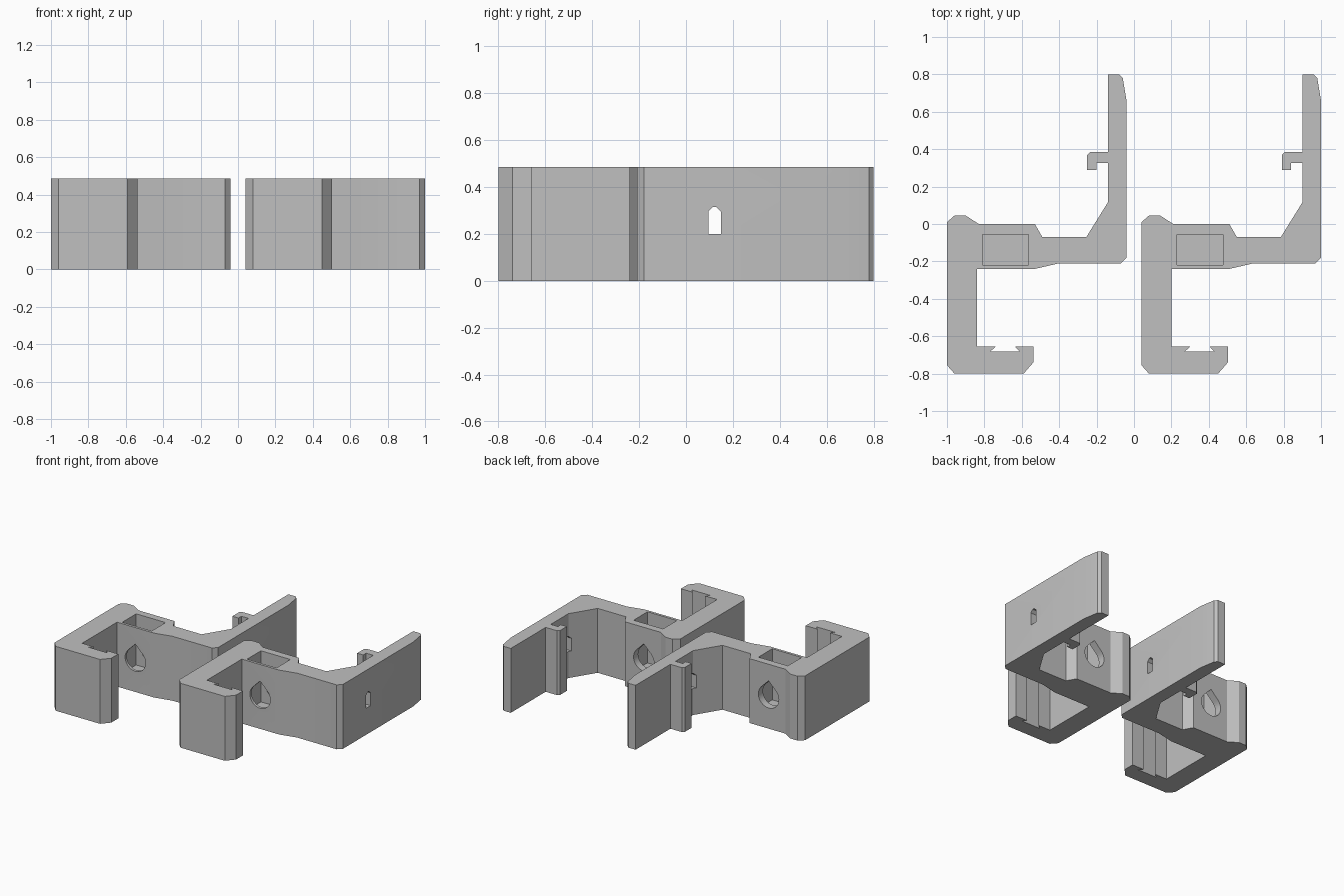
import bpy
import bmesh
import math
from mathutils import Vector

HEIGHT = 0.485
SPACING = 1.04

cube = bpy.data.objects.get("Cube")
if cube:
    bpy.data.objects.remove(cube, do_unlink=True)

grey = bpy.data.materials.new("light grey plastic")
grey.use_nodes = True
colour = (0.53, 0.53, 0.53, 1)
grey.diffuse_color = colour
grey.node_tree.nodes["Principled BSDF"].inputs["Base Color"].default_value = colour


def prism(name, points, sweep):
    """Extrude a closed outline of 3D points along a vector."""
    bm = bmesh.new()
    face = bm.faces.new([bm.verts.new(p) for p in points])
    side = bmesh.ops.extrude_face_region(bm, geom=[face])["geom"]
    moved = [v for v in side if isinstance(v, bmesh.types.BMVert)]
    bmesh.ops.translate(bm, verts=moved, vec=Vector(sweep))
    bmesh.ops.recalc_face_normals(bm, faces=bm.faces)
    mesh = bpy.data.meshes.new(name)
    bm.to_mesh(mesh)
    bm.free()
    mesh.materials.append(grey)
    obj = bpy.data.objects.new(name, mesh)
    bpy.context.collection.objects.link(obj)
    return obj


def cut(target, cutter):
    """Subtract the cutter and discard it."""
    cutter.hide_render = True
    mod = target.modifiers.new("cut", "BOOLEAN")
    mod.operation = "DIFFERENCE"
    mod.solver = "EXACT"
    mod.object = cutter
    bpy.context.view_layer.objects.active = target
    bpy.ops.object.modifier_apply(modifier=mod.name)
    bpy.data.objects.remove(cutter, do_unlink=True)


# Plan outline: back edge, clip, arm, web, hooked lip with dovetail slot
back_edge = [(-1, .01), (-.96, .045), (-.9, .045), (-.83, 0), (-.53, 0),
             (-.49, -.07), (-.255, -.07), (-.14, .115)]
clip = [(-.14, .325), (-.2, .325), (-.2, .29), (-.25, .29), (-.25, .37),
        (-.235, .385), (-.14, .385)]
arm = [(-.14, .8), (-.08, .8), (-.06, .78), (-.04, .66), (-.04, -.18), (-.07, -.21)]
web = [(-.4, -.21), (-.53, -.24), (-.84, -.24)]
lip = [(-.84, -.656), (-.74, -.656), (-.77, -.683), (-.61, -.683), (-.635, -.656),
       (-.538, -.656), (-.538, -.74), (-.59, -.8), (-.96, -.8), (-1, -.755)]
outline = [(x, y, 0) for x, y in back_edge + clip + arm + web + lip]
bracket = prism("left_bracket", outline, (0, 0, HEIGHT))

# Nut pocket, open at the top
pocket = [(-.81, -.22, .1), (-.565, -.22, .1), (-.565, -.055, .1), (-.81, -.055, .1)]
cut(bracket, prism("pocket_cutter", pocket, (0, 0, HEIGHT)))

# Teardrop bolt hole through the web
cx, cz, r = -.688, .24, .085
drop = [(cx, -.3, cz + r * math.sqrt(2))]
for i in range(25):
    a = math.radians(135 + 270 * i / 24)
    drop.append((cx + r * math.cos(a), -.3, cz + r * math.sin(a)))
cut(bracket, prism("bolt_hole_cutter", drop, (0, .4, 0)))

# Small pointed slot through the arm
slot = [(-.3, y, z) for y, z in
        [(.095, .2), (.15, .2), (.15, .295), (.13, .315), (.115, .315), (.095, .295)]]
cut(bracket, prism("slot_cutter", slot, (.4, 0, 0)))

# Smooth the shallow bends only
bpy.ops.object.select_all(action="DESELECT")
bracket.select_set(True)
bpy.context.view_layer.objects.active = bracket
bpy.ops.object.shade_smooth_by_angle(angle=math.radians(25))

# Second identical bracket
twin = bracket.copy()
twin.data = bracket.data.copy()
twin.name = "right_bracket"
bracket.name = "right_side_bracket"
twin.name = "left_side_bracket"
twin.location.x = SPACING
bpy.context.collection.objects.link(twin)
